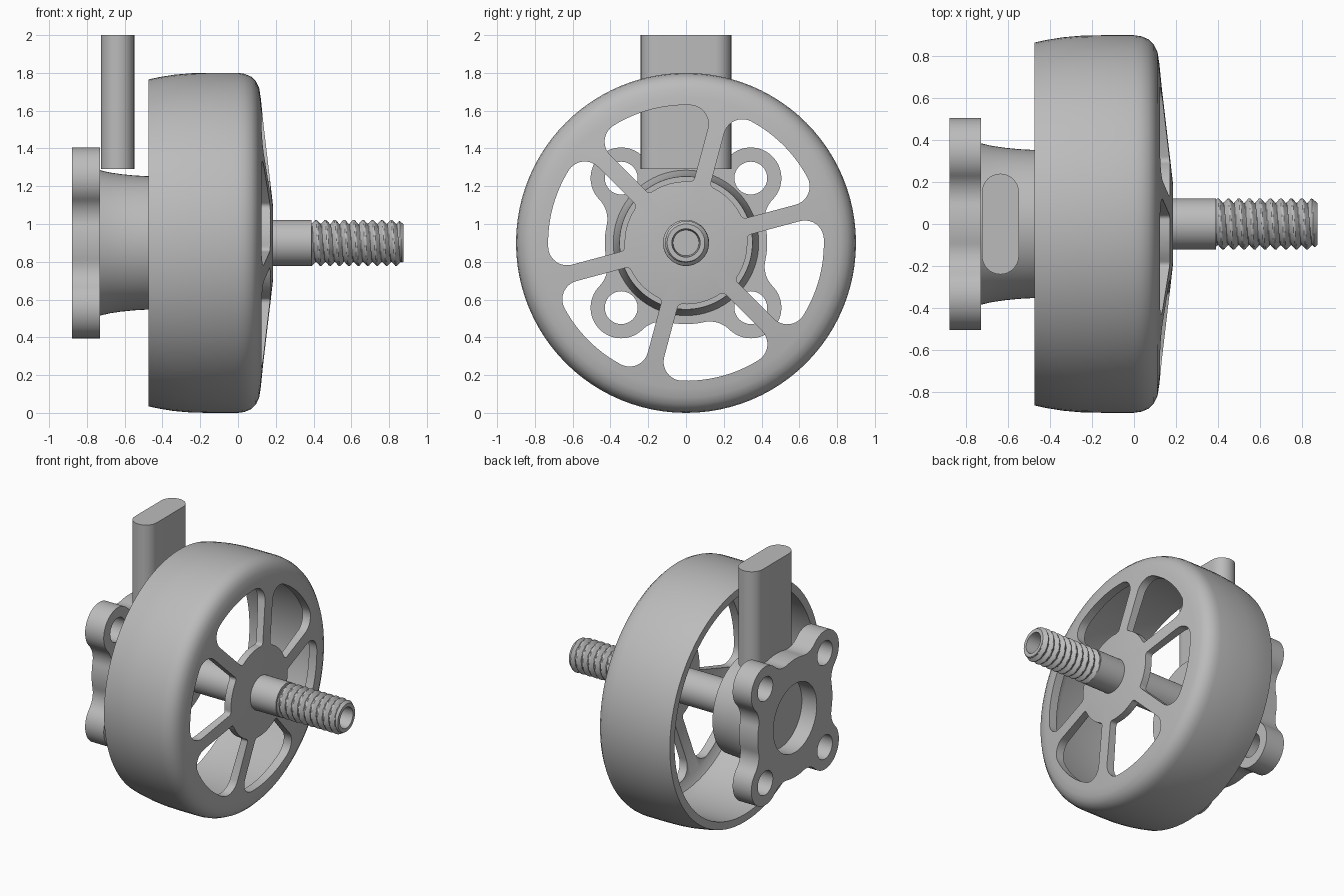
import bpy, bmesh
from math import sin, cos, pi, asin, acos, atan2, hypot, radians
from mathutils import Matrix, Vector

AXIS_Z = 0.9

if "Cube" in bpy.data.objects:
    bpy.data.objects.remove(bpy.data.objects["Cube"])

grey = bpy.data.materials.new("satin grey")
grey.use_nodes = True
grey.diffuse_color = (0.5, 0.5, 0.5, 1)
grey.node_tree.nodes["Principled BSDF"].inputs["Base Color"].default_value = (0.5, 0.5, 0.5, 1)


def make(name, bm, loc=(0, 0, AXIS_Z)):
    bmesh.ops.recalc_face_normals(bm, faces=bm.faces)
    mesh = bpy.data.meshes.new(name)
    bm.to_mesh(mesh)
    bm.free()
    obj = bpy.data.objects.new(name, mesh)
    obj.location = loc
    bpy.context.collection.objects.link(obj)
    mesh.materials.append(grey)
    return obj


def revolve(name, profile, steps=96, closed=False):
    """Spin (x, radius) points about the x axis."""
    bm = bmesh.new()
    verts = [bm.verts.new((x, 0, r)) for x, r in profile]
    edges = [bm.edges.new(p) for p in zip(verts, verts[1:])]
    if closed:
        edges.append(bm.edges.new((verts[-1], verts[0])))
    bmesh.ops.spin(bm, geom=verts + edges, cent=(0, 0, 0), axis=(1, 0, 0),
                   angle=2 * pi, steps=steps, use_merge=True)
    bmesh.ops.remove_doubles(bm, verts=bm.verts, dist=1e-5)
    return make(name, bm)


def prism(bm, outline, x0, x1):
    """Extrude a (y, z) outline along x."""
    face = bm.faces.new([bm.verts.new((x0, y, z)) for y, z in outline])
    geom = bmesh.ops.extrude_face_region(bm, geom=[face])["geom"]
    moved = [g for g in geom if isinstance(g, bmesh.types.BMVert)]
    bmesh.ops.translate(bm, verts=moved, vec=(x1 - x0, 0, 0))


def arc(c, r, a0, a1, n=10):
    return [(c[0] + r * cos(a0 + (a1 - a0) * i / n),
             c[1] + r * sin(a0 + (a1 - a0) * i / n)) for i in range(n + 1)]


def polar(r, a):
    return (r * cos(a), r * sin(a))


def turn(points, a):
    return [(y * cos(a) - z * sin(a), y * sin(a) + z * cos(a)) for y, z in points]


def cut(obj, bm):
    """Subtract a mesh from an object and bake the result."""
    cutter = make("cutter", bm)
    cutter.hide_render = True
    mod = obj.modifiers.new("cut", 'BOOLEAN')
    mod.operation, mod.solver, mod.object = 'DIFFERENCE', 'EXACT', cutter
    graph = bpy.context.evaluated_depsgraph_get()
    baked = bpy.data.meshes.new_from_object(obj.evaluated_get(graph))
    obj.modifiers.clear()
    obj.data = baked
    bpy.data.objects.remove(cutter)


# Rotor bell: rounded drum with a shallow conical face
bell = revolve("rotor_bell", [
    (-0.475, 0.865), (-0.42, 0.877), (-0.34, 0.89), (-0.25, 0.898), (-0.15, 0.9),
    (0.0, 0.9), (0.035, 0.895), (0.07, 0.88), (0.095, 0.855), (0.112, 0.82),
    (0.12, 0.77), (0.185, 0.2), (0.185, 0.1),
    (0.12, 0.1), (0.12, 0.32), (0.06, 0.74), (0.03, 0.79), (-0.02, 0.81),
    (-0.475, 0.81)], closed=True)

# Six rounded windows leave six spokes
HALF, R_OUT, R_IN, BIG, SMALL = 0.045, 0.73, 0.325, 0.1, 0.025
spoke = -pi / 6
a_out = spoke + asin((HALF + BIG) / (R_OUT - BIG))
a_in = spoke + asin((HALF + SMALL) / (R_IN + SMALL))
lower = (arc(polar(R_IN + SMALL, a_in), SMALL, a_in - pi, spoke - pi / 2, 6)
         + arc(polar(R_OUT - BIG, a_out), BIG, spoke - pi / 2, a_out)
         + arc((0, 0), R_OUT, a_out, 0, 6)[1:])
upper = [(y, -z) for y, z in reversed(lower[:-1])]
inner = arc((0, 0), R_IN, -a_in - 0, a_in, 8)[1:-1]
bm = bmesh.new()
for k in range(6):
    prism(bm, turn(lower + upper + inner, radians(45 + 60 * k)), -0.1, 0.4)
cut(bell, bm)

# Mounting plate: round body blended into four ears
BODY, EAR, BLEND = 0.43, 0.162, 0.15
d = hypot(0.343, 0.343)
phi = acos(((BODY + BLEND) ** 2 + d * d - (EAR + BLEND) ** 2) / (2 * d * (BODY + BLEND)))
f = polar(BODY + BLEND, -phi)
to_ear = atan2(-f[1], d - f[0])
half = (arc((0, 0), BODY, -pi / 4, -phi, 6)[1:]
        + arc(f, BLEND, pi - phi, to_ear)[1:]
        + arc((d, 0), EAR, to_ear - pi, 0, 16)[1:])
ear = half + [(y, -z) for y, z in reversed(half[:-1])]
outline = []
for k in range(4):
    outline += turn(ear + [polar(BODY, pi / 4)], pi / 4 + k * pi / 2)
bm = bmesh.new()
prism(bm, outline, -0.88, -0.73)
plate = make("mounting_plate", bm)

# Screw holes and centre recess
bm = bmesh.new()
for k in range(4):
    prism(bm, turn(arc((d, 0), 0.087, 0, 2 * pi, 32)[:-1], pi / 4 + k * pi / 2), -1, -0.6)
prism(bm, arc((0, 0), 0.25, 0, 2 * pi, 64)[:-1], -1, -0.76)
cut(plate, bm)

# Flared boss on the plate
revolve("bearing_boss", [(-0.73, 0), (-0.73, 0.385), (-0.68, 0.373), (-0.62, 0.364),
                         (-0.55, 0.357), (-0.46, 0.352), (-0.46, 0)])

# Plain shaft
revolve("shaft", [(-0.5, 0), (-0.5, 0.122), (0.39, 0.122), (0.39, 0)], 48)

# Threaded tip: helical grooves, chamfered end and a blind bore
PITCH, SEG, ROWS, X0, X1 = 0.05, 40, 116, 0.385, 0.875


def thread_radius(x, a):
    t = (x / PITCH - a / (2 * pi)) % 1
    r = 0.099 + 0.023 * min(1, 2.4 * abs(t - 0.5))
    return min(r, 0.1 + (X1 - x) * 0.8)


bm = bmesh.new()
rings = []
for i in range(ROWS + 1):
    x = X0 + (X1 - X0) * i / ROWS
    rings.append([bm.verts.new((x, *polar(thread_radius(x, 2 * pi * j / SEG), 2 * pi * j / SEG)))
                  for j in range(SEG)])
for x, r in ((X1, 0.075), (X1 - 0.1, 0.068)):
    rings.append([bm.verts.new((x, *polar(r, 2 * pi * j / SEG))) for j in range(SEG)])
for a, b in zip(rings, rings[1:]):
    for j in range(SEG):
        k = (j + 1) % SEG
        bm.faces.new((a[j], a[k], b[k], b[j]))
bm.faces.new(rings[0])
bm.faces.new(rings[-1])
make("threaded_tip", bm)

# Flat cable sleeve standing behind the bell
bm = bmesh.new()
w = 0.088
stadium = arc((0.152, 0), w, -pi / 2, pi / 2, 16) + arc((-0.152, 0), w, pi / 2, 1.5 * pi, 16)
prism(bm, stadium, 0, 0.71)
bmesh.ops.transform(bm, verts=bm.verts,
                    matrix=Matrix(((0, 0, 1, 0), (0, 1, 0, 0), (1, 0, 0, 0), (0, 0, 0, 1))))
make("cable_sleeve", bm, (-0.637, 0, 1.29))

# Smooth shading with crisp edges
for obj in bpy.context.scene.objects:
    obj.select_set(obj.type == 'MESH')
    if obj.type == 'MESH':
        bpy.context.view_layer.objects.active = obj
bpy.ops.object.shade_smooth_by_angle(angle=radians(30))
